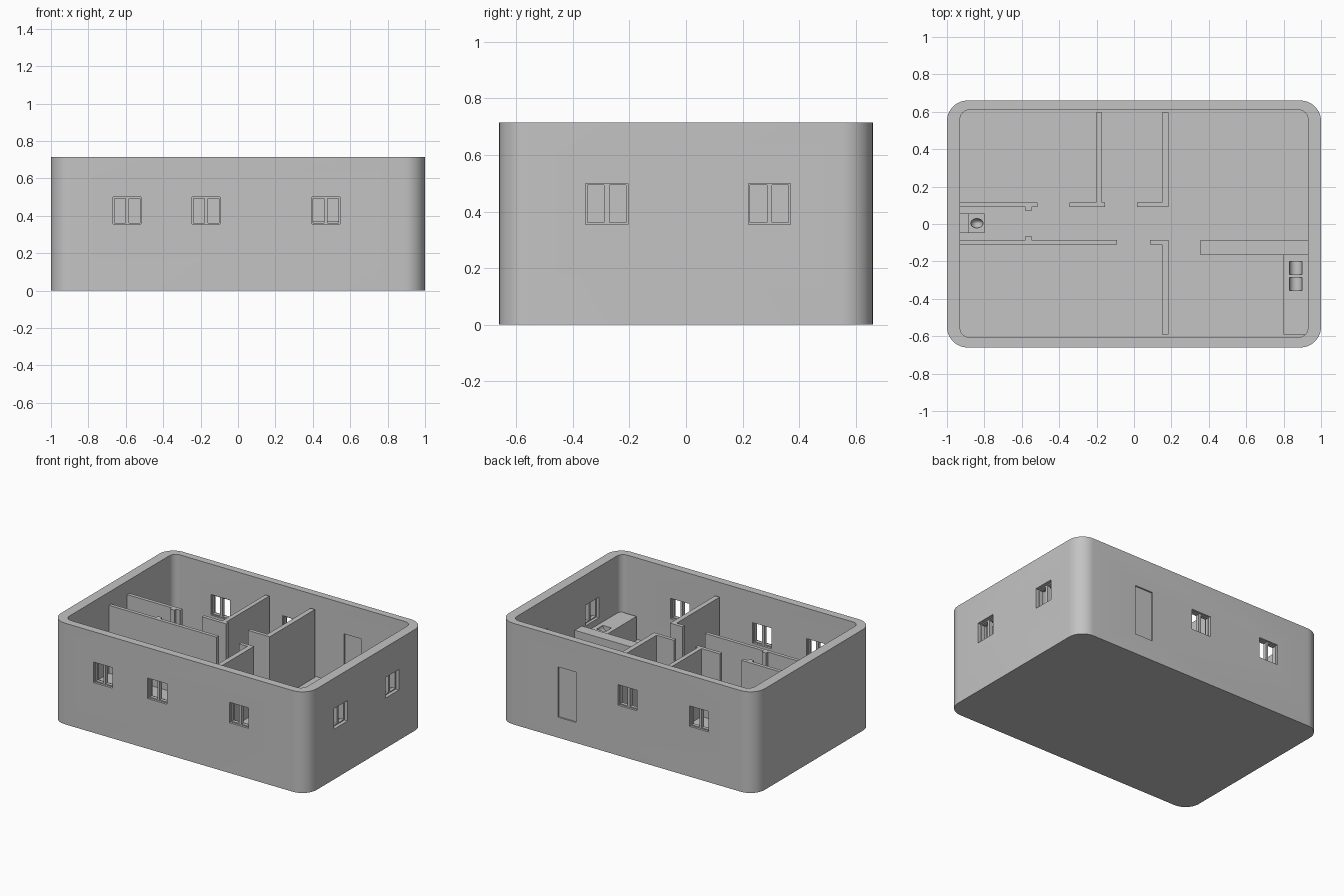
import bpy, bmesh, math
from mathutils import Matrix, Vector

if "Cube" in bpy.data.objects:
    bpy.data.objects.remove(bpy.data.objects["Cube"])

grey = bpy.data.materials.new("plaster_grey")
grey.use_nodes = True
colour = (0.55, 0.55, 0.55, 1)
grey.diffuse_color = colour
grey.node_tree.nodes["Principled BSDF"].inputs["Base Color"].default_value = colour

FLOOR, WALL_TOP, HEIGHT = 0.14, 0.62, 0.715
SILL, LINTEL = 0.355, 0.5


def add_box(bm, x, y, z, radius=0):
    """Box from three (min, max) ranges, with optional rounded upright edges."""
    ranges = (x, y, z)
    size = [b - a for a, b in ranges]
    centre = [(a + b) / 2 for a, b in ranges]
    matrix = Matrix.Translation(centre) @ Matrix.Diagonal((*size, 1))
    verts = bmesh.ops.create_cube(bm, size=1, matrix=matrix)["verts"]
    if radius:
        edges = {e for v in verts for e in v.link_edges
                 if abs(e.verts[0].co.z - e.verts[1].co.z) > 0.001}
        bmesh.ops.bevel(bm, geom=list(edges), offset=radius, segments=10,
                        profile=0.5, affect='EDGES')


def finish(name, bm):
    bmesh.ops.recalc_face_normals(bm, faces=bm.faces)
    mesh = bpy.data.meshes.new(name)
    bm.to_mesh(mesh)
    bm.free()
    mesh.materials.append(grey)
    obj = bpy.data.objects.new(name, mesh)
    bpy.context.collection.objects.link(obj)
    return obj


def boxes(name, items, radius=0):
    bm = bmesh.new()
    for x, y, z in items:
        add_box(bm, x, y, z, radius)
    return finish(name, bm)


def prism(name, outline, bottom, top):
    bm = bmesh.new()
    face = bm.faces.new([bm.verts.new((x, y, bottom)) for x, y in outline])
    new = bmesh.ops.extrude_face_region(bm, geom=[face])["geom"]
    verts = [g for g in new if isinstance(g, bmesh.types.BMVert)]
    bmesh.ops.translate(bm, vec=(0, 0, top - bottom), verts=verts)
    return finish(name, bm)


def cut(obj, cutter):
    cutter.hide_render = True
    mod = obj.modifiers.new("cut", 'BOOLEAN')
    mod.object = cutter
    mod.solver = 'EXACT'
    select(obj)
    bpy.ops.object.modifier_apply(modifier=mod.name)
    bpy.data.objects.remove(cutter)


def select(obj):
    bpy.ops.object.select_all(action='DESELECT')
    obj.select_set(True)
    bpy.context.view_layer.objects.active = obj


def smooth(obj):
    select(obj)
    bpy.ops.object.shade_smooth_by_angle(angle=math.radians(30))


# Outer shell with floor
shell = boxes("outer_shell", [((-1, 1), (-0.66, 0.66), (0, HEIGHT))], 0.11)
cut(shell, boxes("cavity", [((-0.93, 0.93), (-0.605, 0.61), (FLOOR, 1))], 0.05))

# Window and door openings
HALF = 0.075
walls = {"front": [-0.593, -0.17, 0.47], "back": [-0.565, -0.005], "left": [-0.28, 0.295]}
spans = {"front": (-0.7, -0.55), "back": (0.55, 0.7), "left": (0.88, 1.1)}
frame_depth = {"front": (-0.645, -0.62), "back": (0.62, 0.645), "left": (0.95, 0.975)}
door_x, door_z = (0.40, 0.54), (0.145, LINTEL)


def oriented(side, along, depth, z):
    return (depth, along, z) if side == "left" else (along, depth, z)


openings = [(door_x, spans["back"], door_z)]
for side, centres in walls.items():
    for c in centres:
        openings.append(oriented(side, (c - HALF, c + HALF), spans[side], (SILL, LINTEL)))
cut(shell, boxes("openings", openings))
smooth(shell)

# Window frames: rim and centre mullion
RIM, BAR = 0.007, 0.009
for side, centres in walls.items():
    for i, c in enumerate(centres):
        parts = [((c - HALF, c + HALF), (SILL, SILL + RIM)),
                 ((c - HALF, c + HALF), (LINTEL - RIM, LINTEL))]
        uprights = [(-HALF, RIM - HALF), (-BAR, BAR), (HALF - RIM, HALF)]
        parts += [((c + a, c + b), (SILL + RIM, LINTEL - RIM)) for a, b in uprights]
        boxes(f"{side}_window_frame_{i + 1}",
              [oriented(side, along, frame_depth[side], z) for along, z in parts])

# Back door leaf
boxes("back_door", [(door_x, (0.622, 0.65), door_z)])

# Partition walls
IN, OUT = 0.09, 0.115
prism("bathroom_back_wall",
      [(-0.93, IN), (-0.58, IN), (-0.58, 0.07), (-0.547, 0.07), (-0.547, IN),
       (-0.515, IN), (-0.515, OUT), (-0.93, OUT)], FLOOR, WALL_TOP)
prism("bathroom_front_wall",
      [(-0.93, -0.11), (-0.09, -0.11), (-0.09, -0.085), (-0.547, -0.085),
       (-0.547, -0.065), (-0.58, -0.065), (-0.58, -0.085), (-0.93, -0.085)], FLOOR, WALL_TOP)
prism("bedroom_wall",
      [(-0.345, IN), (-0.155, IN), (-0.155, OUT), (-0.172, OUT), (-0.172, 0.595),
       (-0.203, 0.595), (-0.203, OUT), (-0.345, OUT)], FLOOR, WALL_TOP)
prism("hall_back_wall",
      [(0.015, IN), (0.185, IN), (0.185, 0.595), (0.15, 0.595), (0.15, OUT), (0.015, OUT)],
      FLOOR, WALL_TOP)
prism("hall_front_wall",
      [(0.085, -0.085), (0.085, -0.11), (0.15, -0.11), (0.15, -0.59), (0.185, -0.59),
       (0.185, -0.085)], FLOOR, WALL_TOP)

# Kitchen: bar and counter with two round-bottomed basins
boxes("kitchen_bar", [((0.355, 0.93), (-0.165, -0.085), (FLOOR, 0.37))])
counter = boxes("kitchen_counter", [((0.80, 0.93), (-0.59, -0.165), (FLOOR, 0.31))])
bm = bmesh.new()
for y in (-0.235, -0.32):
    matrix = Matrix.Translation((0.865, y, 0.31)) @ Matrix.Rotation(math.pi / 2, 4, 'X')
    bmesh.ops.create_cone(bm, cap_ends=True, segments=32, radius1=0.034, radius2=0.034,
                          depth=0.07, matrix=matrix)
cut(counter, finish("basins", bm))
smooth(counter)

# Toilet: pedestal with oval bowl, and cistern
pedestal = boxes("toilet_seat", [((-0.885, -0.80), (-0.047, 0.055), (FLOOR, 0.22))])
bm = bmesh.new()
bmesh.ops.create_uvsphere(bm, u_segments=24, v_segments=12, radius=1,
                          matrix=Matrix.Translation((-0.84, 0.004, 0.22))
                          @ Matrix.Diagonal((0.033, 0.025, 0.04, 1)))
cut(pedestal, finish("bowl", bm))
smooth(pedestal)
boxes("toilet_cistern", [((-0.93, -0.885), (-0.047, 0.055), (FLOOR, 0.28))])
